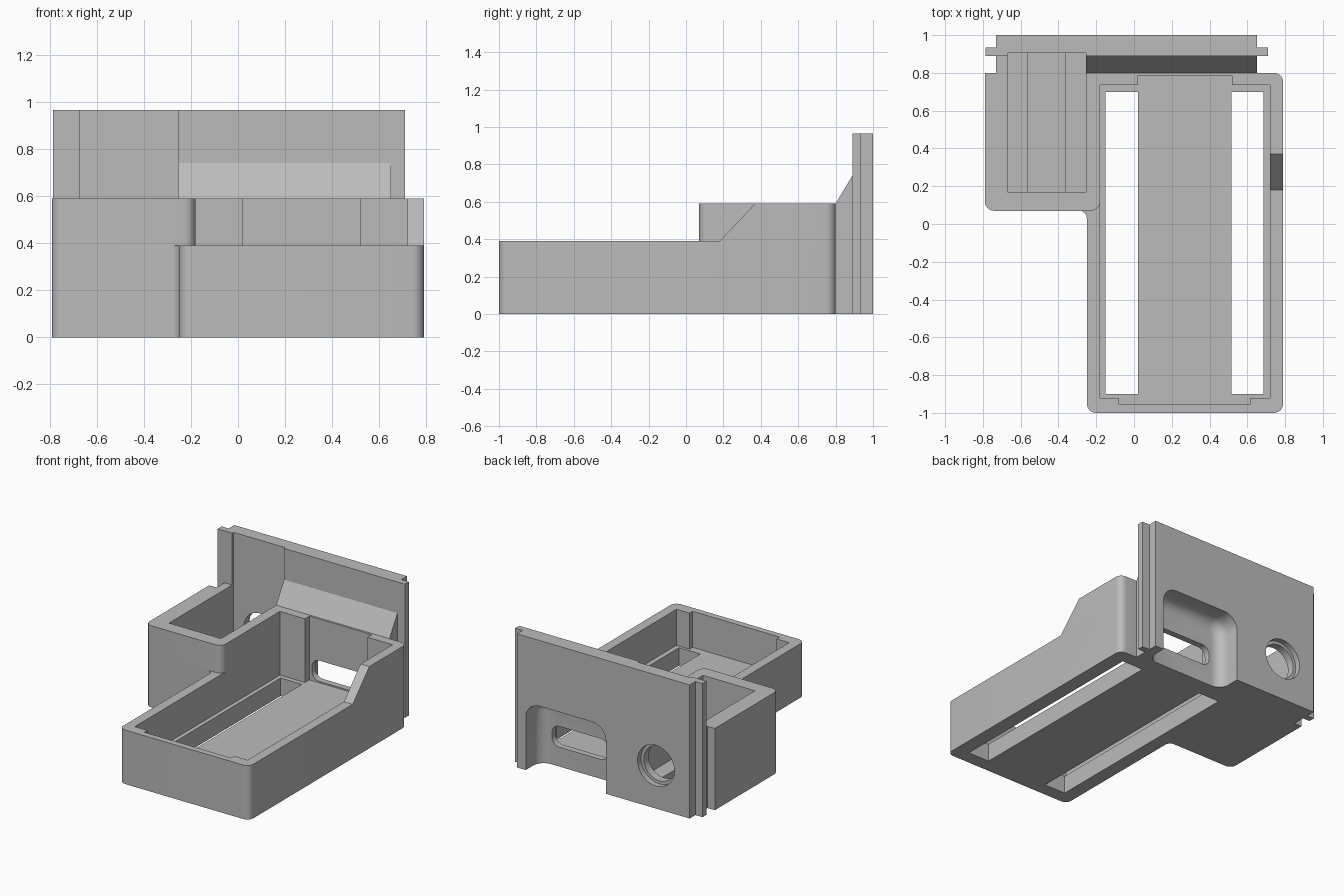
import bpy, bmesh, math
from mathutils import Vector

cube = bpy.data.objects.get("Cube")
if cube:
    bpy.data.objects.remove(cube, do_unlink=True)

grey = bpy.data.materials.new("light_grey_plastic")
grey.use_nodes = True
colour = (0.5, 0.5, 0.5, 1)
grey.diffuse_color = colour
grey.node_tree.nodes["Principled BSDF"].inputs["Base Color"].default_value = colour


def rounded(corners, steps=8):
    """Outline from right-angled corners (a, b) or (a, b, radius)."""
    out = []
    for i, c in enumerate(corners):
        p = Vector(c[:2])
        if len(c) == 2:
            out.append(p)
            continue
        u = (Vector(corners[i - 1][:2]) - p).normalized()
        v = (Vector(corners[(i + 1) % len(corners)][:2]) - p).normalized()
        r = c[2]
        centre = p + r * (u + v)
        for k in range(steps + 1):
            t = math.pi / 2 * k / steps
            out.append(centre - r * (v * math.cos(t) + u * math.sin(t)))
    return out


def rect(a0, a1, b0, b1, *r):
    return [(a0, b0, *r), (a1, b0, *r), (a1, b1, *r), (a0, b1, *r)]


def prism(name, corners, lo, hi, axis="z", soft=0):
    """Extrude an outline along an axis; soft rounds the rim of the low end."""
    place = {"x": lambda a, b, h: (h, a, b),
             "y": lambda a, b, h: (a, h, b),
             "z": lambda a, b, h: (a, b, h)}[axis]
    outline = rounded(corners)
    bm = bmesh.new()
    ends = [[bm.verts.new(place(p[0], p[1], h)) for p in outline] for h in (lo, hi)]
    base = bm.faces.new(ends[0])
    bm.faces.new(ends[1])
    for i in range(len(outline)):
        bm.faces.new((ends[0][i - 1], ends[0][i], ends[1][i], ends[1][i - 1]))
    bmesh.ops.recalc_face_normals(bm, faces=bm.faces)
    if soft:
        bmesh.ops.bevel(bm, geom=list(base.edges), offset=soft, segments=6,
                        profile=0.5, affect="EDGES")
    mesh = bpy.data.meshes.new(name)
    bm.to_mesh(mesh)
    bm.free()
    mesh.materials.append(grey)
    ob = bpy.data.objects.new(name, mesh)
    bpy.context.collection.objects.link(ob)
    return ob


def combine(ob, other, operation):
    """Apply one boolean and discard the second solid."""
    mod = ob.modifiers.new(operation, "BOOLEAN")
    mod.operation, mod.solver, mod.object = operation, "EXACT", other
    deps = bpy.context.evaluated_depsgraph_get()
    mesh = bpy.data.meshes.new_from_object(ob.evaluated_get(deps))
    ob.modifiers.clear()
    ob.data = mesh
    bpy.data.objects.remove(other, do_unlink=True)


def circle(cx, cz, r):
    return [(cx + r * math.cos(math.tau * i / 48), cz + r * math.sin(math.tau * i / 48))
            for i in range(48)]


R = 0.05
LOW, HIGH, TOP, FLOOR = 0.39, 0.59, 0.965, 0.13

# L-shaped lower body
body = prism("tray_and_panel_body", [
    (-0.79, 0.8), (-0.79, 0.07, R), (-0.25, 0.07, 0.04),
    (-0.25, -1, R), (0.79, -1, R), (0.79, 0.8, R)], 0, LOW)

# Raised rear of the tray with its ramp
rear = prism("rear_block", [(-0.25, 0.18), (0.79, 0.18), (0.79, 0.8, R), (-0.25, 0.8)], 0, HIGH)
ramp = prism("ramp_cutter", [(0.1, LOW), (0.18, LOW), (0.37, HIGH), (0.37, 0.8), (0.1, 0.8)],
             -0.5, 1, "x")
combine(rear, ramp, "DIFFERENCE")

# Side box, spine, sloped gusset, sliding tongue and back panel
additions = [
    rear,
    prism("side_box", [(-0.79, 0.07, R), (-0.18, 0.07, R), (-0.18, 0.8), (-0.79, 0.8)], 0, HIGH),
    prism("spine", rect(-0.73, 0.65, 0.74, 0.91), 0, HIGH),
    prism("gusset", [(0.8, 0.5), (0.91, 0.5), (0.91, 0.74), (0.89, 0.74), (0.8, HIGH)],
          -0.255, 0.65, "x"),
    prism("tongue", rect(-0.785, 0.71, 0.89, 0.935), 0, TOP),
    prism("back_panel", rect(-0.73, 0.65, 0.92, 1), 0, TOP),
]
for part in additions:
    combine(body, part, "UNION")

# Pockets, slots and openings
tray_outline = [
    (-0.18, -0.92), (-0.08, -0.92), (-0.08, -0.955), (0.615, -0.955), (0.615, -0.92),
    (0.72, -0.92), (0.72, 0.735), (0.52, 0.735), (0.52, 0.785), (0.02, 0.785),
    (0.02, 0.735), (-0.18, 0.735)]
cuts = [
    prism("tray_pocket", tray_outline, FLOOR, 1.2),
    prism("left_slot", rect(-0.15, 0.02, -0.9, 0.7), -0.1, 0.3),
    prism("right_slot", rect(0.515, 0.685, -0.9, 0.7), -0.1, 0.3),
    prism("box_pocket", rect(-0.67, -0.255, 0.17, 0.905), 0.12, 1.2),
    prism("box_groove", rect(-0.56, -0.365, 0.17, 0.905), 0.08, 0.3),
    prism("round_hole", circle(-0.46, 0.31, 0.125), 0.85, 1.1, "y"),
    prism("round_counterbore", circle(-0.46, 0.31, 0.147), 0.96, 1.1, "y"),
    prism("back_recess", [(-0.06, -0.4), (0.58, -0.4), (0.58, 0.49, 0.11), (-0.06, 0.49, 0.11)],
          0.83, 1.2, "y", soft=0.08),
    prism("window", rect(0.04, 0.49, 0.14, 0.29, 0.06), 0.76, 0.95, "y"),
]
for cutter in cuts:
    combine(body, cutter, "DIFFERENCE")

# Smooth the fillets, keep the edges crisp
bpy.ops.object.select_all(action="DESELECT")
body.select_set(True)
bpy.context.view_layer.objects.active = body
bpy.ops.object.shade_smooth_by_angle(angle=math.radians(25))
